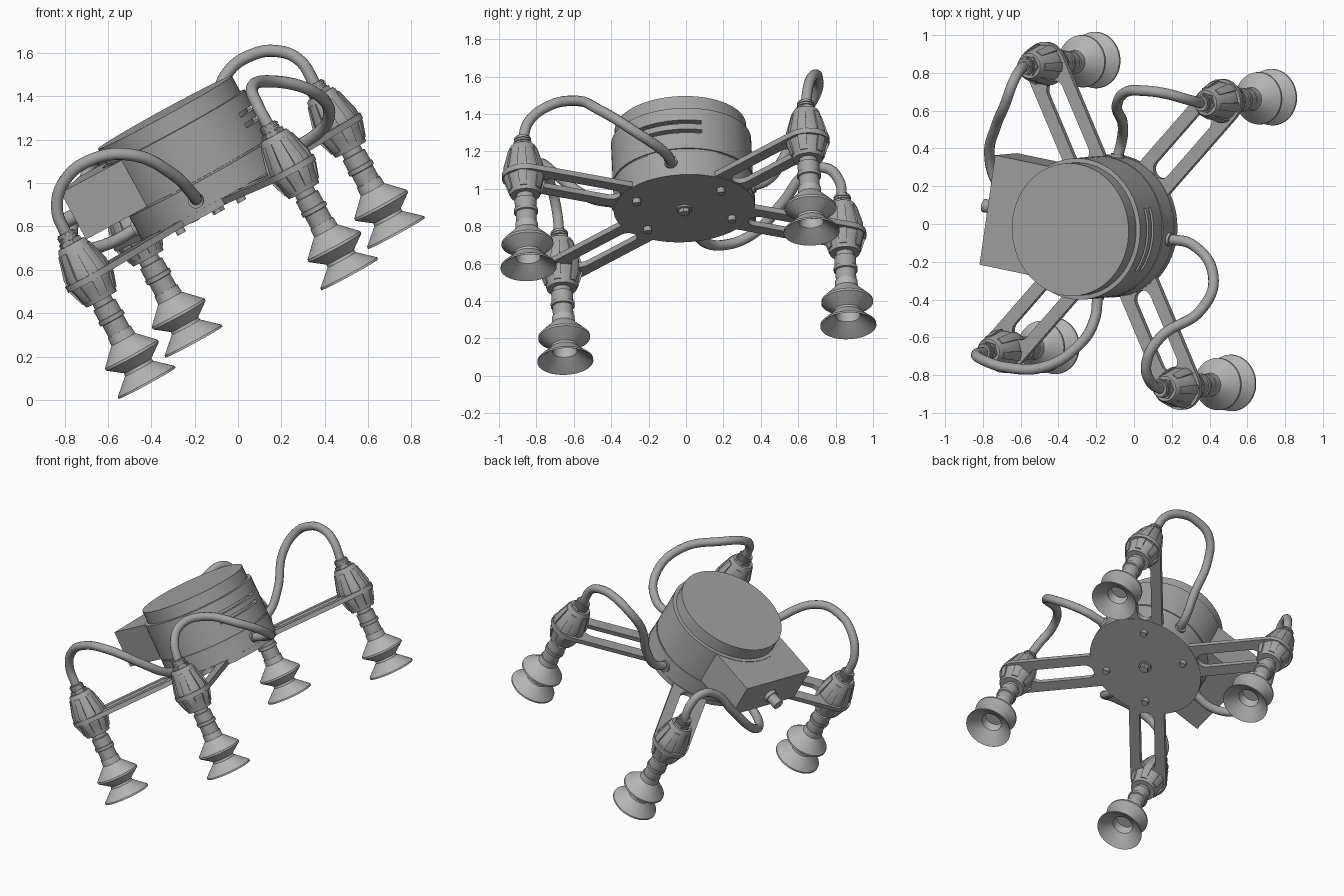
import bpy, bmesh
from math import radians, pi, cos, sin
from mathutils import Matrix, Vector

if "Cube" in bpy.data.objects:
    bpy.data.objects.remove(bpy.data.objects["Cube"])


def material(name, value):
    m = bpy.data.materials.new(name)
    m.use_nodes = True
    m.diffuse_color = (value, value, value, 1)
    m.node_tree.nodes["Principled BSDF"].inputs["Base Color"].default_value = m.diffuse_color
    return m


GREY = material("body grey", 0.37)
RUBBER = material("pale rubber", 0.46)

# Tilted frame: axis of the tool, then a small spin around it
n = Vector((-0.479, -0.042, 0.877)).normalized()
u = Vector((n.z, 0, -n.x)).normalized()
v = n.cross(u)
FRAME = (Matrix.Translation((-0.11, -0.01, 0.91))
         @ Matrix((u, v, n)).transposed().to_4x4()
         @ Matrix.Rotation(radians(-10.5), 4, 'Z'))


def place(name, mesh, matrix, mat, angle=32):
    mesh.materials.clear()
    mesh.materials.append(mat)
    mesh.shade_smooth()
    mesh.set_sharp_from_angle(angle=radians(angle))
    ob = bpy.data.objects.new(name, mesh)
    bpy.context.collection.objects.link(ob)
    ob.matrix_world = matrix
    return ob


def to_mesh(bm, name):
    bmesh.ops.recalc_face_normals(bm, faces=bm.faces)
    me = bpy.data.meshes.new(name)
    bm.to_mesh(me)
    bm.free()
    return me


def evaluated(ob):
    """Bake an object's modifiers or curve into a new mesh and drop the object."""
    dg = bpy.context.evaluated_depsgraph_get()
    me = bpy.data.meshes.new_from_object(ob.evaluated_get(dg))
    bpy.data.objects.remove(ob)
    return me


def revolve(name, profile, matrix, mat=GREY, steps=40, start=0, sweep=360, closed=False):
    """Spin (radius, height) points around z; a closed profile makes a sector block."""
    bm = bmesh.new()
    vs = [bm.verts.new((r * cos(radians(start)), r * sin(radians(start)), z)) for r, z in profile]
    edges = [bm.edges.new(p) for p in zip(vs, vs[1:])]
    if closed:
        edges.append(bm.edges.new((vs[-1], vs[0])))
    bmesh.ops.spin(bm, geom=vs + edges, axis=(0, 0, 1), cent=(0, 0, 0),
                   angle=radians(sweep), steps=steps)
    bmesh.ops.remove_doubles(bm, verts=bm.verts, dist=0.0002)
    bmesh.ops.holes_fill(bm, edges=[e for e in bm.edges if e.is_boundary])
    return place(name, to_mesh(bm, name), matrix, mat)


def cylinder(name, r, z0, z1, matrix, mat=GREY, steps=24):
    return revolve(name, [(0, z0), (r, z0), (r, z1), (0, z1)], matrix, mat, steps)


def stadium(x0, x1, r):
    ends = [(x1, -90), (x0, 90)]
    return [(x + r * cos(radians(a0 + 15 * i)), r * sin(radians(a0 + 15 * i)))
            for x, a0 in ends for i in range(13)]


def flat_shape(name, loops, thick, matrix):
    cu = bpy.data.curves.new(name, 'CURVE')
    cu.dimensions, cu.fill_mode, cu.extrude = '2D', 'BOTH', thick / 2
    for pts in loops:
        sp = cu.splines.new('POLY')
        sp.points.add(len(pts) - 1)
        for p, (x, y) in zip(sp.points, pts):
            p.co = (x, y, 0, 1)
        sp.use_cyclic_u = True
    ob = bpy.data.objects.new(name, cu)
    bpy.context.collection.objects.link(ob)
    return place(name, evaluated(ob), matrix, GREY)


def tube(name, pts, radius):
    cu = bpy.data.curves.new(name, 'CURVE')
    cu.dimensions, cu.bevel_depth, cu.bevel_resolution = '3D', radius, 4
    cu.use_fill_caps, cu.resolution_u = True, 10
    sp = cu.splines.new('BEZIER')
    sp.bezier_points.add(len(pts) - 1)
    for p, co in zip(sp.bezier_points, pts):
        p.co = co
        p.handle_left_type = p.handle_right_type = 'AUTO'
    ob = bpy.data.objects.new(name, cu)
    bpy.context.collection.objects.link(ob)
    return place(name, evaluated(ob), Matrix(), GREY, 50)


# Round housing with a seam, a stepped lid and two curved vent slots
housing = revolve("housing", [(0, 0), (.375, 0), (.375, .135), (.369, .136), (.369, .144),
                              (.375, .145), (.375, .39), (.352, .392), (.352, .475), (0, .475)],
                  FRAME, steps=72)
cutters = []
for z in (.24, .295):
    c = revolve("vent_cutter", [(.34, z), (.4, z), (.4, z + .022), (.34, z + .022)],
                FRAME, steps=20, start=-27, sweep=54, closed=True)
    c.hide_render = True
    mod = housing.modifiers.new("vent", 'BOOLEAN')
    mod.operation, mod.object, mod.solver = 'DIFFERENCE', c, 'EXACT'
    cutters.append(c)
bpy.context.view_layer.update()
place("vented_housing", evaluated(housing), FRAME, GREY)
for c in cutters:
    bpy.data.objects.remove(c)

# Side box and its plug
bm = bmesh.new()
bmesh.ops.create_cube(bm, size=1, matrix=Matrix.Translation((-.34, 0, .265))
                      @ Matrix.Diagonal((.43, .59, .245, 1)))
place("side_box", to_mesh(bm, "side_box"), FRAME, GREY)
plug = FRAME @ Matrix.Translation((-.55, 0, .25)) @ Matrix.Rotation(-pi / 2, 4, 'Y')
cylinder("plug", .036, 0, .1, plug)
cylinder("plug_collar", .045, 0, .03, plug)

# Base plate with centre bolt
cylinder("base_disc", .378, -.017, .017, FRAME, steps=72)
cylinder("centre_washer", .042, -.027, -.01, FRAME)
cylinder("centre_bolt", .03, -.05, -.02, FRAME, steps=6)

FITTING = [(0, .178), (.066, .178), (.074, .165), (.098, .05), (.104, .03), (.104, -.02),
           (.098, -.035), (.08, -.115), (0, -.115)]
RIB = [(.06, .15), (.082, .15), (.112, .045), (.113, -.025), (.09, -.095), (.06, -.095)]
STEM = [(0, -.11), (.048, -.11), (.048, -.14), (.058, -.143), (.058, -.2), (.064, -.202),
        (.064, -.222), (.055, -.225), (.055, -.3), (0, -.3)]
CUP = [(0, -.285), (.06, -.285), (.062, -.325), (.138, -.402), (.139, -.414), (.072, -.464),
       (.074, -.478), (.149, -.546), (.15, -.556), (.138, -.55), (.066, -.495), (.058, -.44),
       (0, -.44)]

# Four slotted arms, each carrying a fitting and a bellows suction cup
REACH = .94
for side, deg in (("back_left", 55), ("back_right", 125), ("front_right", 235), ("front_left", 305)):
    turn = FRAME @ Matrix.Rotation(radians(deg), 4, 'Z')
    tip = turn @ Matrix.Translation((REACH, 0, 0))
    flat_shape(side + "_arm", [stadium(.25, REACH, .12), stadium(.43, .79, .05)], .03, turn)
    cylinder(side + "_arm_screw", .022, -.045, -.01, turn @ Matrix.Translation((.28, 0, 0)), steps=16)
    revolve(side + "_fitting", FITTING, tip)
    for k in range(6):
        revolve(side + "_fitting_rib", RIB, tip, steps=4, start=60 * k - 13, sweep=26, closed=True)
    cylinder(side + "_hex_nut", .056, .17, .196, tip, steps=6)
    for k in range(3):
        cylinder(side + "_gland_ring", .046, .19 + .014 * k, .2 + .014 * k, tip)
    cylinder(side + "_gland", .04, .19, .236, tip)
    revolve(side + "_stem", STEM, tip)
    revolve(side + "_suction_cup", CUP, tip, RUBBER, steps=48)

# Hoses from the housing wall up and over to each fitting
HOSES = {
    "front_left": (0, 305, [(.31, -.11, 1.19), (.42, -.28, 1.31), (.35, -.46, 1.42),
                            (.14, -.6, 1.47), (.065, -.74, 1.44), (.09, -.84, 1.36)]),
    "back_left": (90, 55, [(-.065, .44, 1.05), (-.06, .53, 1.18), (-.09, .63, 1.39),
                           (-.04, .7, 1.52), (.06, .705, 1.59), (.17, .69, 1.61),
                           (.28, .66, 1.57)]),
    "back_right": (180, 125, [(-.6, .09, .72), (-.72, .21, .7), (-.765, .36, .76),
                              (-.73, .52, .93), (-.68, .64, 1.08), (-.64, .75, 1.11),
                              (-.6, .82, 1.04)]),
    "front_right": (270, 235, [(-.21, -.51, .95), (-.3, -.65, 1.04), (-.49, -.76, 1.13),
                               (-.67, -.76, 1.11), (-.8, -.72, 1.01), (-.835, -.69, .88)]),
}
for side, (port_deg, arm_deg, middle) in HOSES.items():
    port = FRAME @ Matrix.Rotation(radians(port_deg), 4, 'Z') @ Matrix.Translation((.36, 0, .065))
    a = radians(arm_deg)
    end = FRAME @ Vector((REACH * cos(a), REACH * sin(a), .22))
    tube(side + "_hose", [port.translation] + [Vector(p) for p in middle] + [end], .028)
    cylinder(side + "_hose_port", .036, 0, .03, port @ Matrix.Rotation(pi / 2, 4, 'Y'))
